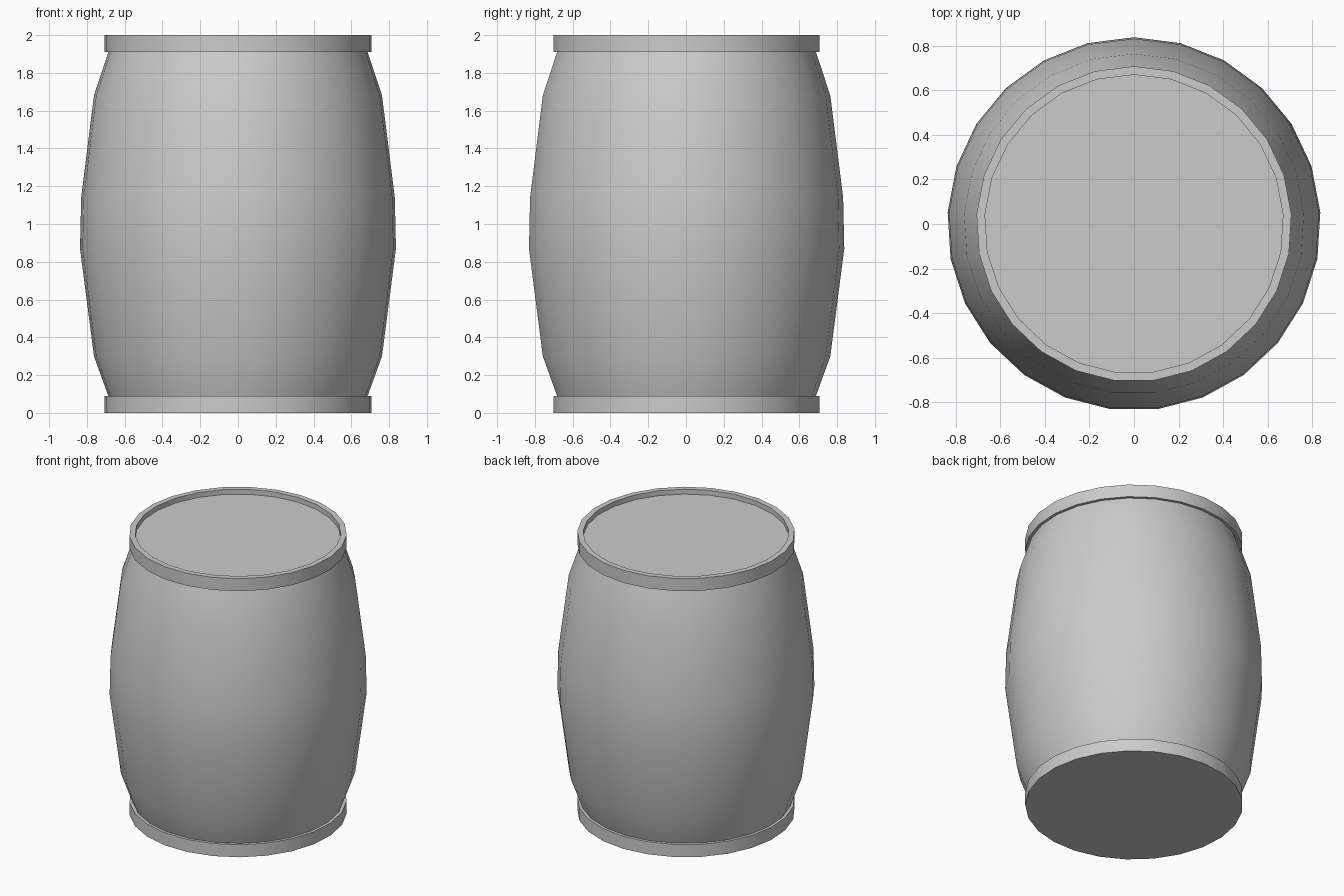
import bpy, bmesh
from math import sin, cos, tau, radians

if "Cube" in bpy.data.objects:
    bpy.data.objects.remove(bpy.data.objects["Cube"])

SIDES = 25


def lathe(name, profile, cap_start=False, cap_end=False):
    """Revolve (radius, z) points, listed from the outside bottom upward."""
    bm = bmesh.new()
    rings = [[bm.verts.new((r * sin(tau * i / SIDES), r * cos(tau * i / SIDES), z))
              for i in range(SIDES)] for r, z in profile]
    for lo, hi in zip(rings, rings[1:]):
        for i in range(SIDES):
            j = (i + 1) % SIDES
            bm.faces.new((lo[j], lo[i], hi[i], hi[j]))
    if cap_start:
        bm.faces.new(rings[0])
    if cap_end:
        bm.faces.new(rings[-1][::-1])
    mesh = bpy.data.meshes.new(name)
    bm.to_mesh(mesh)
    bm.free()
    ob = bpy.data.objects.new(name, mesh)
    bpy.context.collection.objects.link(ob)
    bpy.ops.object.select_all(action='DESELECT')
    ob.select_set(True)
    bpy.context.view_layer.objects.active = ob
    bpy.ops.object.shade_smooth_by_angle(angle=radians(35))
    return ob


# Bottom rim with closed base
lathe("bottom_rim", [(0.708, 0), (0.708, 0.09), (0.688, 0.09)], cap_start=True)

# Bulging barrel body
lathe("barrel_body", [(0.688, 0.09), (0.764, 0.30), (0.838, 0.87),
                      (0.832, 1.14), (0.764, 1.68), (0.688, 1.91)])

# Top rim and the recessed lid inside it
lathe("top_rim", [(0.688, 1.91), (0.708, 1.91), (0.708, 2.0),
                  (0.67, 2.0), (0.67, 1.965)])
lathe("lid", [(0.67, 1.965)], cap_end=True)
